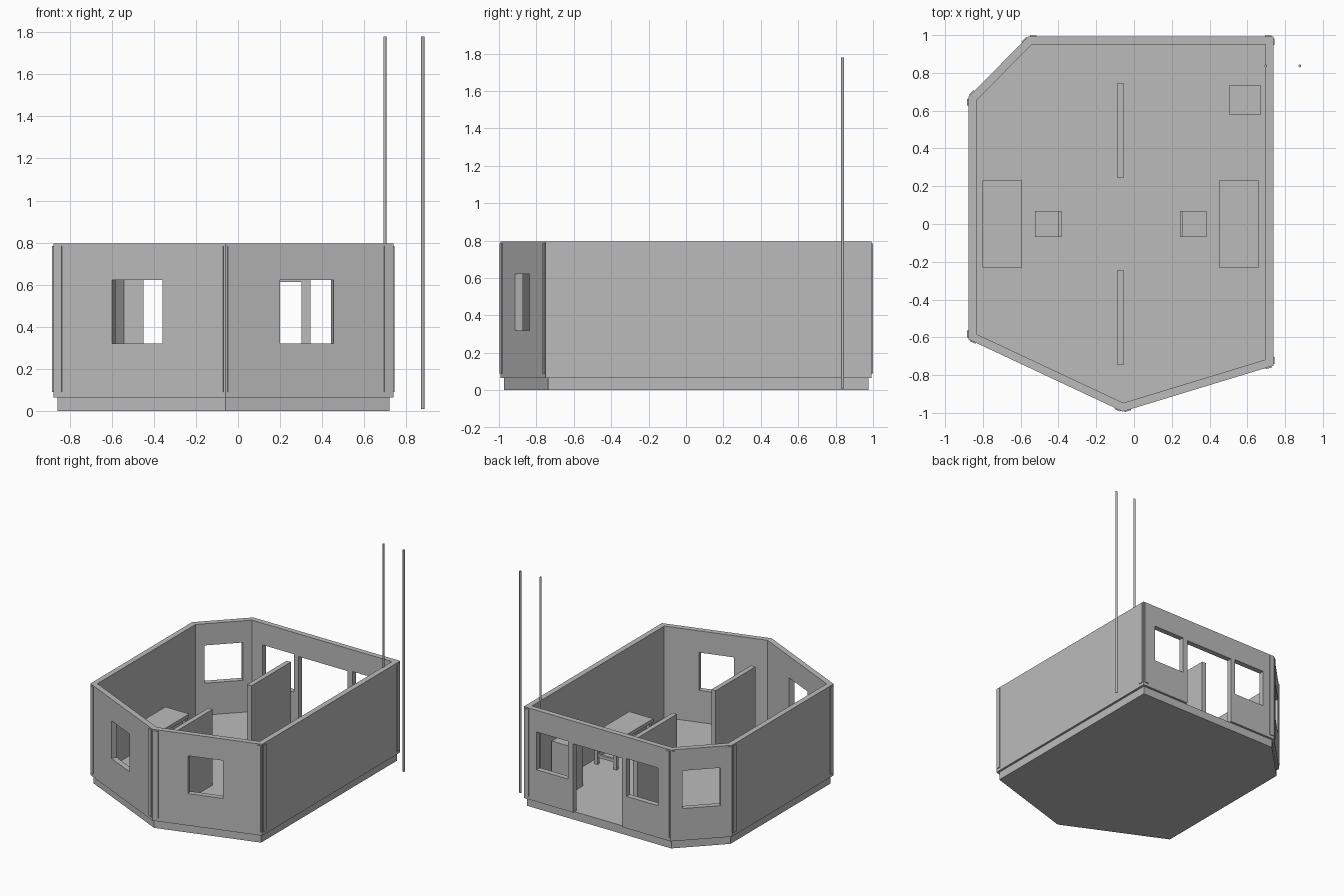
import bpy, bmesh
from mathutils import Vector

if "Cube" in bpy.data.objects:
    bpy.data.objects.remove(bpy.data.objects["Cube"])

mat = bpy.data.materials.new("plain_grey")
mat.diffuse_color = (0.5, 0.5, 0.5, 1)
mat.use_nodes = True
mat.node_tree.nodes["Principled BSDF"].inputs["Base Color"].default_value = mat.diffuse_color


def finish(name, bm):
    bmesh.ops.recalc_face_normals(bm, faces=bm.faces)
    me = bpy.data.meshes.new(name)
    bm.to_mesh(me)
    bm.free()
    me.materials.append(mat)
    ob = bpy.data.objects.new(name, me)
    bpy.context.collection.objects.link(ob)
    return ob


def add_prism(bm, pts, z0, z1):
    lo = [bm.verts.new((p[0], p[1], z0)) for p in pts]
    hi = [bm.verts.new((p[0], p[1], z1)) for p in pts]
    bm.faces.new(lo[::-1])
    bm.faces.new(hi)
    n = len(pts)
    for i in range(n):
        j = (i + 1) % n
        bm.faces.new((lo[i], lo[j], hi[j], hi[i]))


def add_box(bm, x0, x1, y0, y1, z0, z1):
    add_prism(bm, [(x0, y0), (x1, y0), (x1, y1), (x0, y1)], z0, z1)


def box(name, *dims):
    bm = bmesh.new()
    add_box(bm, *dims)
    return finish(name, bm)


def normal(a, b):
    d = (b - a).normalized()
    return Vector((d.y, -d.x))


def inset(poly, w):
    """Mitred inward offset of a counter-clockwise outline."""
    out = []
    for i, p in enumerate(poly):
        n0 = normal(poly[i - 1], p)
        n1 = normal(p, poly[(i + 1) % len(poly)])
        out.append(p - (n0 + n1) * w / (1 + n0.dot(n1)))
    return out


FLOOR, TOP, THICK = 0.065, 0.795, 0.043
outer = [Vector(p) for p in ((0.738, -0.75), (0.738, 0.993), (-0.56, 0.993),
                             (-0.877, 0.672), (-0.877, -0.61), (-0.06, -0.993))]
inner = inset(outer, THICK)

# Floor slab, set back under the walls
bm = bmesh.new()
add_prism(bm, inset(outer, 0.018), 0, FLOOR)
finish("floor_slab", bm)


def wall(name, a, b, ia, ib, openings):
    """Mitred wall; openings are (start, end, bottom, top), start/end as fractions."""
    ts = sorted({0, 1} | {t for o in openings for t in o[:2]})
    zs = sorted({FLOOR, TOP} | {z for o in openings for z in o[2:]})
    n = normal(a, b)

    def point(t, side):
        p = a.lerp(b, t)
        if side == 0:
            return p
        return ia if t == 0 else ib if t == 1 else p - n * THICK

    bm = bmesh.new()
    grid = {(i, j, s): bm.verts.new((*point(t, s), z))
            for i, t in enumerate(ts) for j, z in enumerate(zs) for s in (0, 1)}

    def solid(i, j):
        if not (0 <= i < len(ts) - 1 and 0 <= j < len(zs) - 1):
            return False
        t, z = (ts[i] + ts[i + 1]) / 2, (zs[j] + zs[j + 1]) / 2
        return not any(o[0] < t < o[1] and o[2] < z < o[3] for o in openings)

    for i in range(len(ts) - 1):
        for j in range(len(zs) - 1):
            if not solid(i, j):
                continue
            c = [(i, j), (i + 1, j), (i + 1, j + 1), (i, j + 1)]
            for s in (0, 1):
                bm.faces.new([grid[(*k, s)] for k in c])
            for k, (di, dj) in enumerate(((0, -1), (1, 0), (0, 1), (-1, 0))):
                if not solid(i + di, j + dj):
                    p, q = c[k], c[(k + 1) % 4]
                    bm.faces.new((grid[(*p, 0)], grid[(*q, 0)],
                                  grid[(*q, 1)], grid[(*p, 1)]))
    finish(name, bm)


# Walls with windows and the back doorway
def spans(a, b, items):
    return [((x0 - a.x) / (b.x - a.x), (x1 - a.x) / (b.x - a.x), z0, z1)
            for x0, x1, z0, z1 in items]


W0, W1 = 0.32, 0.622
holes = {
    "back_wall": [(0.625, 0.345, W0, W1), (0.302, -0.132, FLOOR, 0.614),
                  (-0.17, -0.45, W0, W1)],
    "front_left_wall": [(-0.60, -0.36, W0, W1)],
    "front_right_wall": [(0.20, 0.455, W0, W1)],
    "back_corner_wall": [(-0.62, -0.817, W0, W1)],
}
names = ["right_wall", "back_wall", "back_corner_wall", "left_wall",
         "front_left_wall", "front_right_wall"]
trim = bmesh.new()
for i, name in enumerate(names):
    k = (i + 1) % 6
    a, b = outer[i], outer[k]
    wall(name, a, b, inner[i], inner[k], spans(a, b, holes.get(name, [])))
    # narrow corner strips at both ends of each wall
    n = normal(a, b)
    for p, d in ((a, (b - a).normalized()), (b, (a - b).normalized())):
        q0, q1 = p + d * 0.01, p + d * 0.045
        add_prism(trim, [q0 - n * 0.003, q1 - n * 0.003, q1 + n * 0.006, q0 + n * 0.006],
                  0.09, 0.785)
finish("corner_strips", trim)

# Inner partitions
box("rear_partition", -0.091, -0.053, 0.245, 0.745, FLOOR, 0.67)
box("front_partition", -0.091, -0.053, -0.745, -0.245, FLOOR, 0.67)

# Cabinet in the back corner
box("cabinet", 0.505, 0.67, 0.577, 0.737, FLOOR, 0.44)


def table(name, x0, x1):
    bm = bmesh.new()
    add_box(bm, x0, x1, -0.23, 0.23, 0.28, 0.308)
    for x in (x0 + 0.01, x1 - 0.035):
        for y in (-0.22, 0.195):
            add_box(bm, x, x + 0.025, y, y + 0.025, FLOOR, 0.28)
    for y in (-0.217, 0.198):
        add_box(bm, x0 + 0.035, x1 - 0.035, y, y + 0.018, 0.12, 0.145)
    finish(name, bm)


def chair(name, x0, x1, back_x):
    bm = bmesh.new()
    add_box(bm, x0, x1, -0.07, 0.07, 0.18, 0.2)
    add_box(bm, back_x, back_x + 0.015, -0.07, 0.07, 0.2, 0.31)
    for x in (x0, x1 - 0.016):
        for y in (-0.07, 0.054):
            add_box(bm, x, x + 0.016, y, y + 0.016, FLOOR, 0.18)
    finish(name, bm)


# Furniture: a table and chair on each side
table("left_table", -0.802, -0.592)
table("right_table", 0.45, 0.663)
chair("left_chair", -0.525, -0.385, -0.40)
chair("right_chair", 0.243, 0.383, 0.243)

# Two tall thin poles by the back right corner
for name, x in (("inner_pole", 0.698), ("outer_pole", 0.878)):
    bm = bmesh.new()
    bmesh.ops.create_cone(bm, cap_ends=True, segments=12, radius1=0.0075,
                          radius2=0.0075, depth=1.77)
    bmesh.ops.translate(bm, verts=bm.verts, vec=(x, 0.837, 0.895))
    finish(name, bm)
